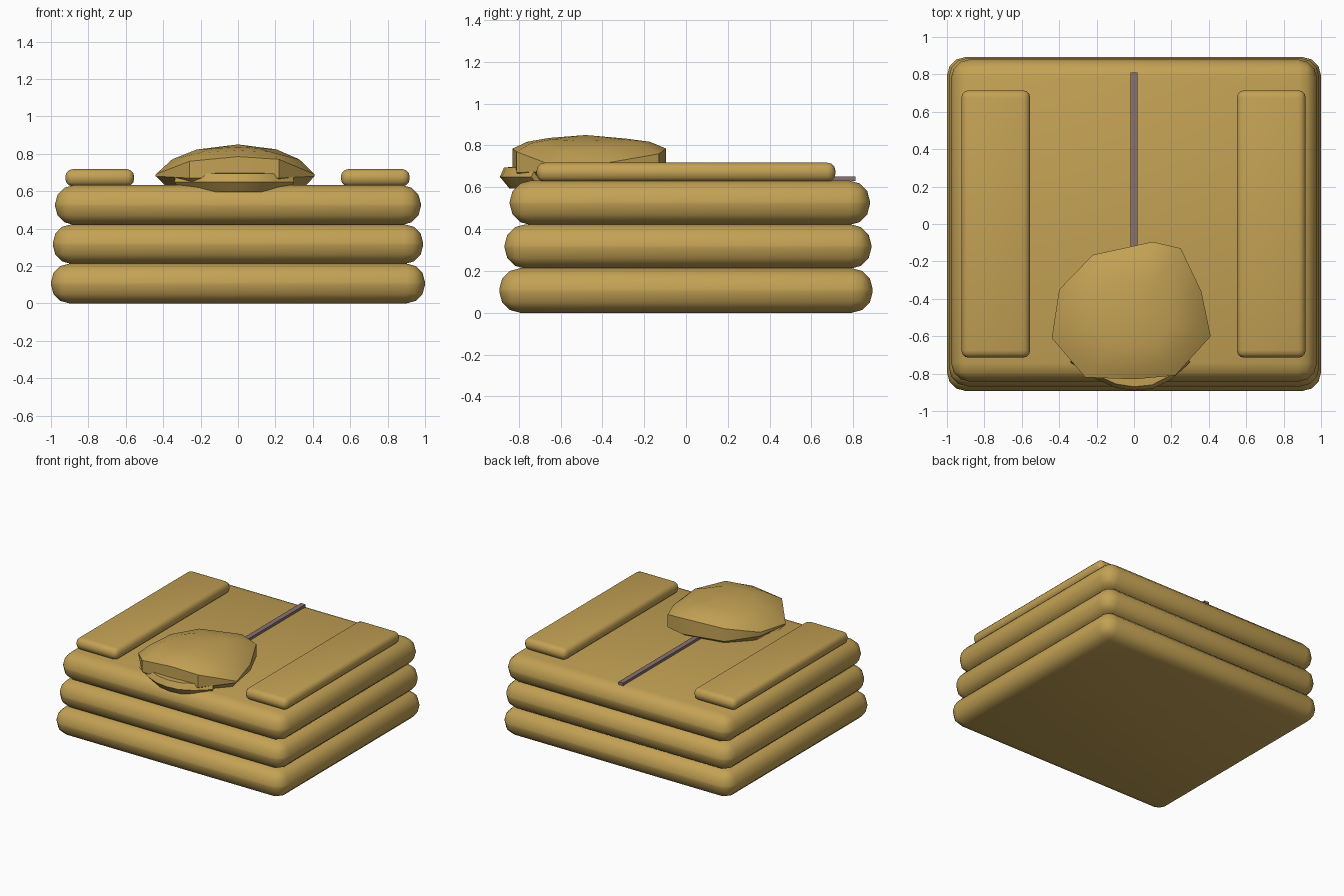
import bpy, bmesh, math

if "Cube" in bpy.data.objects:
    bpy.data.objects.remove(bpy.data.objects["Cube"])


def material(name, rgb):
    m = bpy.data.materials.new(name)
    m.diffuse_color = (*rgb, 1)
    m.use_nodes = True
    m.node_tree.nodes["Principled BSDF"].inputs["Base Color"].default_value = m.diffuse_color
    return m


cloth = material("khaki_cloth", (0.55, 0.36, 0.09))
metal = material("zip_grey_brown", (0.25, 0.17, 0.16))


def finish(bm, name, mat, angle):
    bmesh.ops.recalc_face_normals(bm, faces=bm.faces[:])
    me = bpy.data.meshes.new(name)
    bm.to_mesh(me)
    bm.free()
    me.materials.append(mat)
    ob = bpy.data.objects.new(name, me)
    bpy.context.collection.objects.link(ob)
    bpy.context.view_layer.objects.active = ob
    ob.select_set(True)
    bpy.ops.object.shade_smooth_by_angle(angle=math.radians(angle))
    ob.select_set(False)
    return ob


def box(name, lo, hi, mat, bevel=0.0, segments=3):
    """Box between two corners, with rounded edges."""
    bm = bmesh.new()
    bmesh.ops.create_cube(bm, size=1)
    for v in bm.verts:
        v.co = [(a + b) / 2 + c * (b - a) for a, b, c in zip(lo, hi, v.co)]
    if bevel:
        bmesh.ops.bevel(bm, geom=bm.edges[:], offset=bevel, segments=segments,
                        profile=0.5, affect='EDGES')
    return finish(bm, name, mat, 50)


# Three folded layers, each a little smaller and further back
for i, (hx, y0, y1, z0, z1) in enumerate([(1.0, -0.893, 0.893, 0.0, 0.213),
                                          (0.99, -0.868, 0.887, 0.211, 0.423),
                                          (0.978, -0.843, 0.88, 0.42, 0.632)]):
    box(f"folded_layer_{i + 1}", (-hx, y0, z0), (hx, y1, z1), cloth, 0.1)

# Folded sleeves along both sides
for side, x0, x1 in (("left", -0.923, -0.555), ("right", 0.55, 0.918)):
    box(f"sleeve_{side}", (x0, -0.715, 0.626), (x1, 0.715, 0.718), cloth, 0.04)

# Centre zip
box("zip", (-0.02, -0.78, 0.63), (0.02, 0.81, 0.652), metal)

# Hood: rim points as x, y, upper z, lower z
rim = [(-0.44, -0.61, 0.69, 0.68), (-0.40, -0.35, 0.71, 0.68),
       (-0.22, -0.165, 0.76, 0.66), (0.10, -0.095, 0.785, 0.66),
       (0.25, -0.13, 0.76, 0.66), (0.36, -0.36, 0.72, 0.67),
       (0.41, -0.60, 0.69, 0.68), (0.22, -0.81, 0.77, 0.67),
       (0.0, -0.83, 0.785, 0.67), (-0.26, -0.82, 0.76, 0.67)]
cx, cy = 0.0, -0.48


def inner(x, y, s, z):
    return (cx + (x - cx) * s, cy + (y - cy) * s, z)


bm = bmesh.new()
rings = [[inner(x, y, 0.87, 0.625) for x, y, u, l in rim],
         [(x, y, l) for x, y, u, l in rim],
         [(x, y, u) for x, y, u, l in rim],
         [inner(x, y, 0.8, u + (0.85 - u) * 0.5) for x, y, u, l in rim],
         [inner(x, y, 0.5, 0.836 - 0.03 * abs(x)) for x, y, u, l in rim]]
rings = [[bm.verts.new(p) for p in ring] for ring in rings]
n = len(rim)
for a, b in zip(rings, rings[1:]):
    for i in range(n):
        j = (i + 1) % n
        bm.faces.new((a[i], a[j], b[j], b[i]))
for ring, z in ((rings[0], 0.6), (rings[-1], 0.85)):
    tip = bm.verts.new((cx, cy, z))
    for i in range(n):
        bm.faces.new((ring[i], ring[(i + 1) % n], tip))
finish(bm, "hood", cloth, 40)

# Collar lip poking out under the front of the hood: x, y of its outer edge
lip = [(-0.34, -0.74), (-0.2, -0.83), (-0.1, -0.875), (0.0, -0.89),
       (0.1, -0.88), (0.2, -0.83), (0.3, -0.74)]
bm = bmesh.new()
rows = [[bm.verts.new((x * s, y + d, z)) for x, y in lip]
        for s, d, z in ((0.9, 0.045, 0.595), (1, 0, 0.65), (0.97, 0.02, 0.695),
                        (0.8, 0.12, 0.70))]
for a, b in zip(rows, rows[1:] + rows[:1]):
    for i in range(len(lip) - 1):
        bm.faces.new((a[i], a[i + 1], b[i + 1], b[i]))
for i in (0, -1):
    bm.faces.new([row[i] for row in rows])
finish(bm, "collar_lip", cloth, 40)
